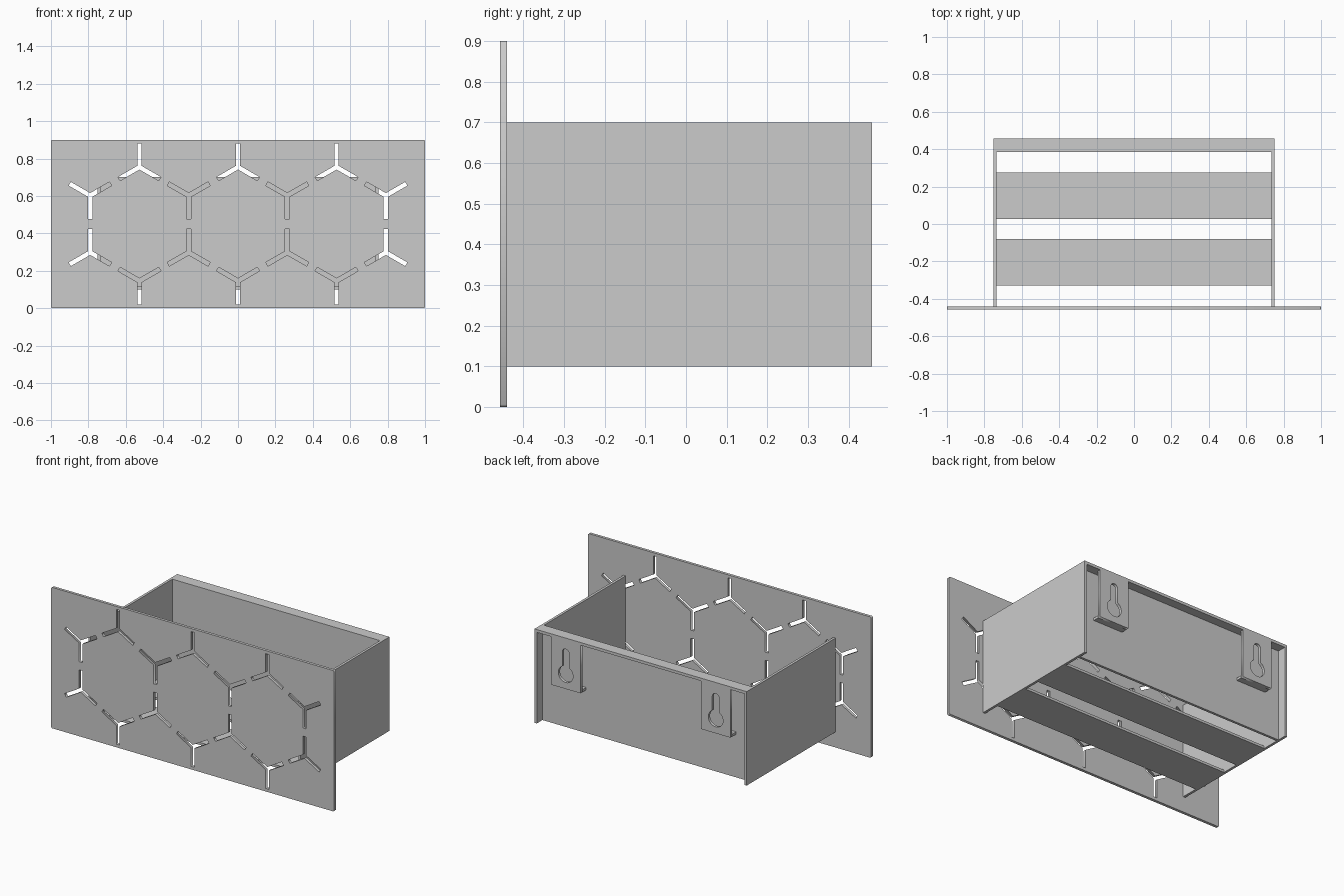
import bpy, math

if "Cube" in bpy.data.objects:
    bpy.data.objects.remove(bpy.data.objects["Cube"])

Y_FRONT, Y_BACK = -0.458, 0.458
HALF_W, WALL = 0.75, 0.016
Z0, Z1 = 0.10, 0.70


def box(name, x, y, z):
    """Box from (min, max) ranges."""
    bpy.ops.mesh.primitive_cube_add(size=1, location=[(a + b) / 2 for a, b in (x, y, z)])
    ob = bpy.context.object
    ob.name = name
    ob.scale = [b - a for a, b in (x, y, z)]
    bpy.ops.object.transform_apply(location=False, rotation=False, scale=True)
    return ob


def panel(name, outlines, y0, y1):
    """Upright sheet: first outline is the edge, the others are holes (x, z points)."""
    cu = bpy.data.curves.new(name, 'CURVE')
    cu.dimensions = '2D'
    cu.fill_mode = 'BOTH'
    cu.extrude = (y1 - y0) / 2
    for pts in outlines:
        sp = cu.splines.new('POLY')
        sp.points.add(len(pts) - 1)
        for p, (x, z) in zip(sp.points, pts):
            p.co = (x, z, 0, 1)
        sp.use_cyclic_u = True
    ob = bpy.data.objects.new(name, cu)
    bpy.context.collection.objects.link(ob)
    ob.rotation_euler = (math.pi / 2, 0, 0)
    ob.location.y = (y0 + y1) / 2
    bpy.ops.object.select_all(action='DESELECT')
    bpy.context.view_layer.objects.active = ob
    ob.select_set(True)
    bpy.ops.object.convert(target='MESH')
    return ob


def y_slot(cx, cz, up, length=0.126, h=0.0115):
    """Three-armed slot; the stem points up or down."""
    pts = []
    for k in range(3):
        a = math.radians((90 if up else -90) + 120 * k)
        c, s = math.cos(a), math.sin(a)
        pts += [(cx + length * c + h * s, cz + length * s - h * c),
                (cx + length * c - h * s, cz + length * s + h * c)]
        b, r = a + math.radians(60), h / math.sin(math.radians(60))
        pts.append((cx + r * math.cos(b), cz + r * math.sin(b)))
    return pts


# Front plate with a honeycomb of slots
c = 0.006
plate = [(-1 + c, 0), (1 - c, 0), (1, c), (1, 0.9 - c),
         (1 - c, 0.9), (-1 + c, 0.9), (-1, 0.9 - c), (-1, c)]
pitch = 0.527
edge = pitch / math.sqrt(3)
slots = []
for sign in (1, -1):
    for i in (-1, 0, 1):
        slots.append(y_slot(i * pitch, 0.45 + sign * edge, sign > 0))
    for i in (-1.5, -0.5, 0.5, 1.5):
        slots.append(y_slot(i * pitch, 0.45 + sign * edge / 2, sign < 0))
panel("front_plate", [plate] + slots, Y_FRONT, -0.44)

# Side walls
for side, s in (("left", -1), ("right", 1)):
    x = sorted((s * HALF_W, s * (HALF_W - WALL)))
    box(side + "_wall", x, (-0.44, Y_BACK), (Z0, Z1))

# Recessed back panel, top flange and bottom slats
inner = (-HALF_W + WALL, HALF_W - WALL)
box("back_panel", inner, (0.385, 0.401), (Z0, Z1))
box("top_flange", inner, (0.401, Y_BACK), (Z1 - 0.018, Z1))
box("front_slat", inner, (-0.33, -0.08), (Z0, Z0 + 0.016))
box("rear_slat", inner, (0.028, 0.275), (Z0, Z0 + 0.016))

# Keyhole hangers: plate below the flange with a ledge back to the panel
r, w, zc, ztop = 0.052, 0.024, 0.468, 0.63
for side, s in (("left", -1), ("right", 1)):
    xc = s * 0.53
    x0, x1, zb = xc - 0.105, xc + 0.105, 0.375
    start = math.acos(w / r)
    sweep = math.pi + 2 * start
    hole = [(xc + r * math.cos(start - sweep * i / 28), zc + r * math.sin(start - sweep * i / 28))
            for i in range(29)]
    hole += [(xc + w * math.cos(math.pi * (1 - i / 10)),
              ztop - w + w * math.sin(math.pi * (1 - i / 10))) for i in range(11)]
    rim = [(x0, zb), (x1, zb), (x1, Z1 - 0.018), (x0, Z1 - 0.018)]
    panel(side + "_hanger_plate", [rim, hole], Y_BACK - 0.018, Y_BACK)
    box(side + "_hanger_ledge", (x0, x1), (0.401, Y_BACK - 0.018), (zb, zb + 0.016))
